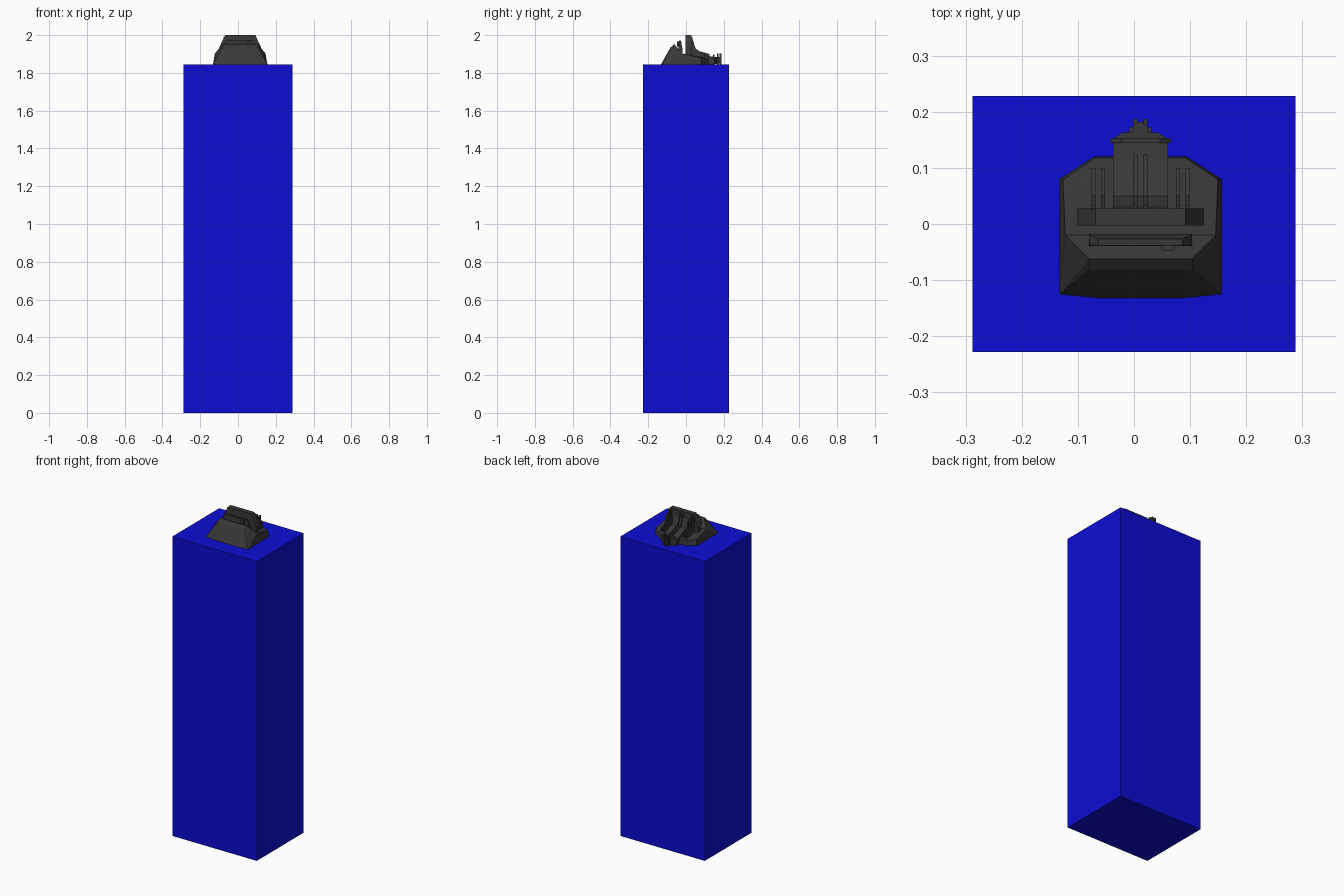
import bpy
import bmesh
from mathutils import Vector

if "Cube" in bpy.data.objects:
    bpy.data.objects.remove(bpy.data.objects["Cube"], do_unlink=True)

DECK = 1.845   # top of the pedestal
CX = 0.0115    # centre line of the device


def material(name, color):
    m = bpy.data.materials.new(name)
    m.use_nodes = True
    m.diffuse_color = color
    bsdf = m.node_tree.nodes["Principled BSDF"]
    bsdf.inputs["Base Color"].default_value = color
    bsdf.inputs["Roughness"].default_value = 0.7
    return m


blue = material("blue", (0.004, 0.004, 0.66, 1))
charcoal = material("charcoal", (0.04, 0.04, 0.04, 1))


def finish(name, bm, mat):
    bmesh.ops.recalc_face_normals(bm, faces=bm.faces[:])
    mesh = bpy.data.meshes.new(name)
    bm.to_mesh(mesh)
    bm.free()
    mesh.materials.append(mat)
    obj = bpy.data.objects.new(name, mesh)
    bpy.context.collection.objects.link(obj)
    return obj


def box(name, x, y, z, mat=charcoal):
    bm = bmesh.new()
    bmesh.ops.create_cube(bm, size=1)
    for v in bm.verts:
        v.co = Vector([(r[0] + r[1]) / 2 + c * (r[1] - r[0]) for r, c in zip((x, y, z), v.co)])
    return finish(name, bm, mat)


def faceted_block(name, points):
    """Convex block from half-side points (half width, y, height above deck)."""
    bm = bmesh.new()
    for w, y, h in points:
        for side in (-1, 1):
            bm.verts.new((CX + side * w, y, DECK + h))
    bmesh.ops.convex_hull(bm, input=bm.verts[:])
    bmesh.ops.dissolve_limit(bm, angle_limit=0.01, verts=bm.verts[:], edges=bm.edges[:])
    return finish(name, bm, charcoal)


def side_profile(name, x, width, profile):
    """Profile of (y, height above deck) extruded across x."""
    bm = bmesh.new()
    face = bm.faces.new([bm.verts.new((x - width / 2, y, DECK + h)) for y, h in profile])
    ext = bmesh.ops.extrude_face_region(bm, geom=[face])
    moved = [g for g in ext["geom"] if isinstance(g, bmesh.types.BMVert)]
    bmesh.ops.translate(bm, vec=(width, 0, 0), verts=moved)
    return finish(name, bm, charcoal)


# Tall pedestal
box("pedestal", (-0.288, 0.288), (-0.228, 0.228), (0, DECK), blue)

# Sloping front hood and chamfered rear base
faceted_block("front_hood", [
    (0.144, -0.125, 0), (0.073, -0.132, 0), (0.092, -0.082, 0.09),
    (0.092, -0.062, 0.107), (0.134, -0.02, 0.058), (0.144, -0.02, 0)])
faceted_block("rear_base", [
    (0.144, -0.02, 0), (0.144, 0.08, 0), (0.082, 0.12, 0),
    (0.134, -0.02, 0.058), (0.138, 0.079, 0.035), (0.08, 0.118, 0.03)])

# Small raised screen on the hood, with its button
faceted_block("front_screen", [
    (0.092, -0.04, 0.07), (0.092, -0.018, 0.06), (0.09, -0.038, 0.1),
    (0.075, -0.038, 0.127), (0.075, -0.027, 0.127), (0.092, -0.018, 0.08)])
box("screen_button", (0.051, 0.07), (-0.047, -0.035), (1.94, 1.967))

# Tall tapered crest plate
faceted_block("crest_plate", [
    (w, y, h) for y in (-0.003, 0.028) for w, h in ((0.113, 0.03), (0.113, 0.085), (0.08, 0.155))])

# Stepped rear neck
side_profile("rear_neck", CX, 0.098, [
    (0.02, 0), (0.02, 0.125), (0.03, 0.125), (0.05, 0.07), (0.08, 0.06),
    (0.115, 0.045), (0.147, 0.04), (0.147, 0)])

# Thin ribs behind the crest
rib = [(0.025, 0.02), (0.025, 0.145), (0.032, 0.145), (0.05, 0.085), (0.07, 0.07), (0.1, 0.055), (0.1, 0.02)]
for side in (-1, 1):
    for i, offset in enumerate((0.009, 0.067, 0.084)):
        reach = 0.025 if i == 0 else 0
        points = [(y + (reach if y > 0.09 else 0), h) for y, h in rib]
        side_profile("rib_%s_%d" % ("left" if side > 0 else "right", i), CX + side * offset, 0.007, points)

# Rear flange and connector
faceted_block("rear_flange", [
    (w, y, h) for y in (0.144, 0.152)
    for w, h in ((0.054, 0.005), (0.054, 0.035), (0.035, 0.052), (0.035, 0))])
faceted_block("flange_cap", [
    (w, y, h) for w, y in ((0.05, 0.151), (0.032, 0.163)) for h in (0.003, 0.038)])
box("connector", (CX - 0.012, CX + 0.012), (0.16, 0.182), (1.85, 1.885))
for side in (-1, 1):
    for y in (0.168, 0.182):
        x = CX + side * (0.016 if y < 0.17 else 0.009)
        box("connector_prong", (x - 0.004, x + 0.004), (y - 0.005, y + 0.005), (DECK, 1.902))
